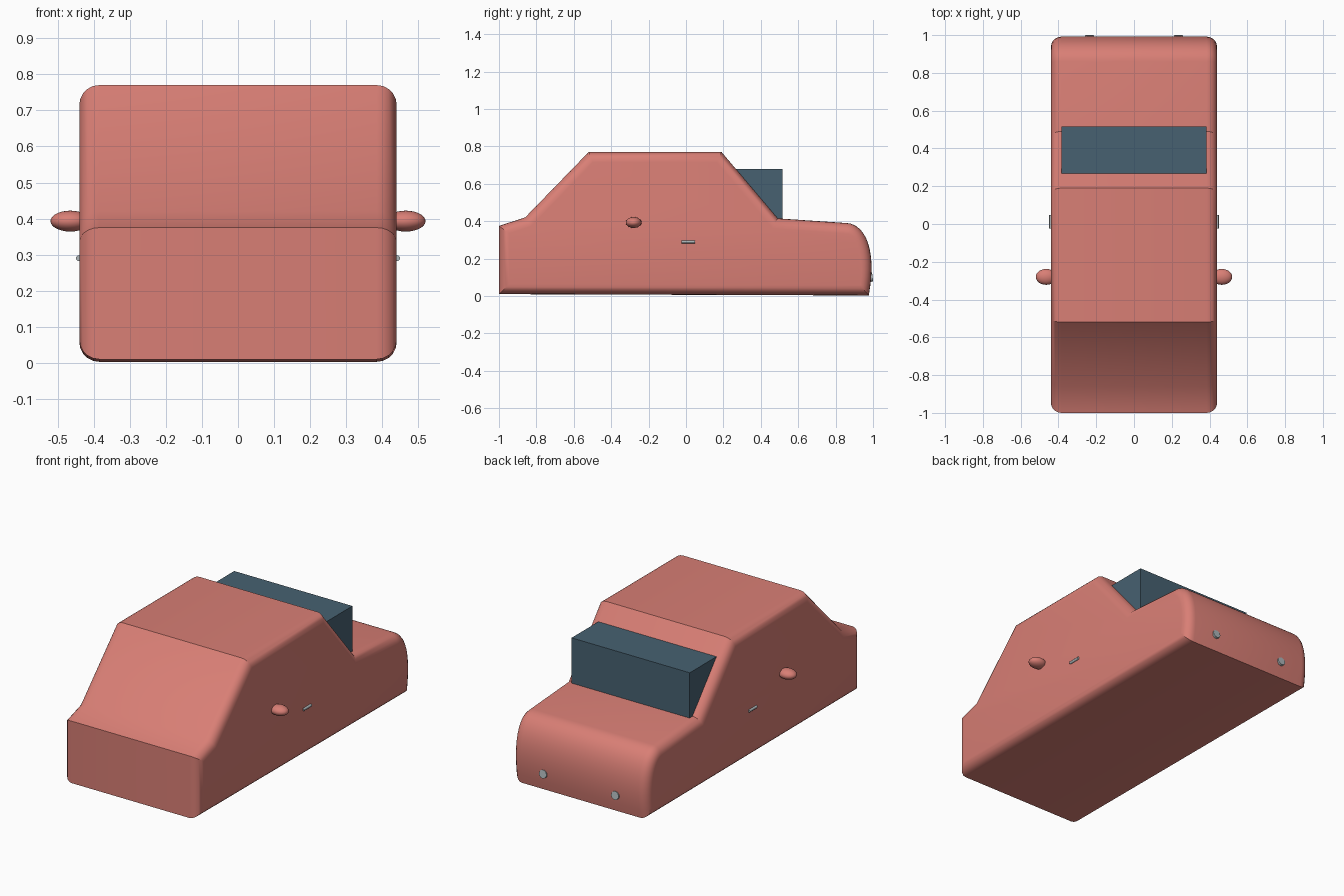
import bpy
import bmesh
import math
from mathutils import Matrix, Vector
from mathutils.geometry import interpolate_bezier

cube = bpy.data.objects.get("Cube")
if cube:
    bpy.data.objects.remove(cube, do_unlink=True)


def make_material(name, rgb):
    mat = bpy.data.materials.new(name)
    mat.use_nodes = True
    colour = (*rgb, 1.0)
    mat.diffuse_color = colour
    mat.node_tree.nodes["Principled BSDF"].inputs["Base Color"].default_value = colour
    return mat


coral = make_material("coral paint", (0.69, 0.21, 0.178))
glass = make_material("slate blue glass", (0.063, 0.12, 0.165))
metal = make_material("pale metal", (0.42, 0.47, 0.49))


def add_object(name, bm, mat, smooth=True):
    bmesh.ops.recalc_face_normals(bm, faces=bm.faces[:])
    mesh = bpy.data.meshes.new(name)
    bm.to_mesh(mesh)
    bm.free()
    mesh.materials.append(mat)
    obj = bpy.data.objects.new(name, mesh)
    bpy.context.collection.objects.link(obj)
    if smooth:
        bpy.ops.object.select_all(action='DESELECT')
        obj.select_set(True)
        bpy.context.view_layer.objects.active = obj
        bpy.ops.object.shade_smooth_by_angle(angle=math.radians(30))
    return obj


# Car body: side outline with a curved tail, extruded across and rounded on both sides
half_width = 0.44
outline = [(-1, 0.01), (-1, 0.375), (-0.86, 0.42), (-0.52, 0.77),
           (0.19, 0.77), (0.49, 0.415)]
tail = interpolate_bezier(Vector((0.86, 0.39)), Vector((0.95, 0.385)),
                          Vector((1.025, 0.26)), Vector((0.977, 0.003)), 16)
outline += [(p[0], p[1]) for p in tail]

bm = bmesh.new()
side = bm.faces.new([bm.verts.new((-half_width, y, z)) for y, z in outline])
extruded = bmesh.ops.extrude_face_region(bm, geom=[side], use_keep_orig=True)
bmesh.ops.translate(bm, vec=(2 * half_width, 0, 0),
                    verts=[v for v in extruded["geom"] if isinstance(v, bmesh.types.BMVert)])
bmesh.ops.recalc_face_normals(bm, faces=bm.faces[:])
rims = [e for e in bm.edges if abs(e.verts[0].co.x - e.verts[1].co.x) < 0.001]
bmesh.ops.bevel(bm, geom=rims, offset=0.055, offset_type='OFFSET', segments=5,
                profile=0.5, affect='EDGES', clamp_overlap=False)
add_object("body", bm, coral)

# Window block set into the sloping cabin end
bm = bmesh.new()
bmesh.ops.create_cube(bm, size=1, matrix=Matrix.Translation((0, 0.39, 0.545))
                      @ Matrix.Diagonal((0.77, 0.25, 0.27, 1)))
add_object("window_block", bm, glass, smooth=False)

for label, sign in (("left", 1), ("right", -1)):
    # Oval side mirror
    bm = bmesh.new()
    bmesh.ops.create_uvsphere(bm, u_segments=24, v_segments=14, radius=1,
                              matrix=Matrix.Translation((sign * 0.465, -0.28, 0.393))
                              @ Matrix.Diagonal((0.055, 0.042, 0.029, 1)))
    add_object(label + "_mirror", bm, coral)

    # Thin door handle lying along the side
    bm = bmesh.new()
    bmesh.ops.create_cone(bm, cap_ends=True, segments=16, radius1=0.008, radius2=0.008,
                          depth=0.072, matrix=Matrix.Translation((sign * 0.441, 0.011, 0.29))
                          @ Matrix.Rotation(math.pi / 2, 4, 'X'))
    add_object(label + "_door_handle", bm, metal)

    # Small round lamp on the curved tail
    bm = bmesh.new()
    bmesh.ops.create_cone(bm, cap_ends=True, segments=20, radius1=0.024, radius2=0.024,
                          depth=0.02, matrix=Matrix.Translation((sign * 0.235, 0.988, 0.1))
                          @ Matrix.Rotation(math.radians(97), 4, 'X'))
    add_object(label + "_lamp", bm, metal)
